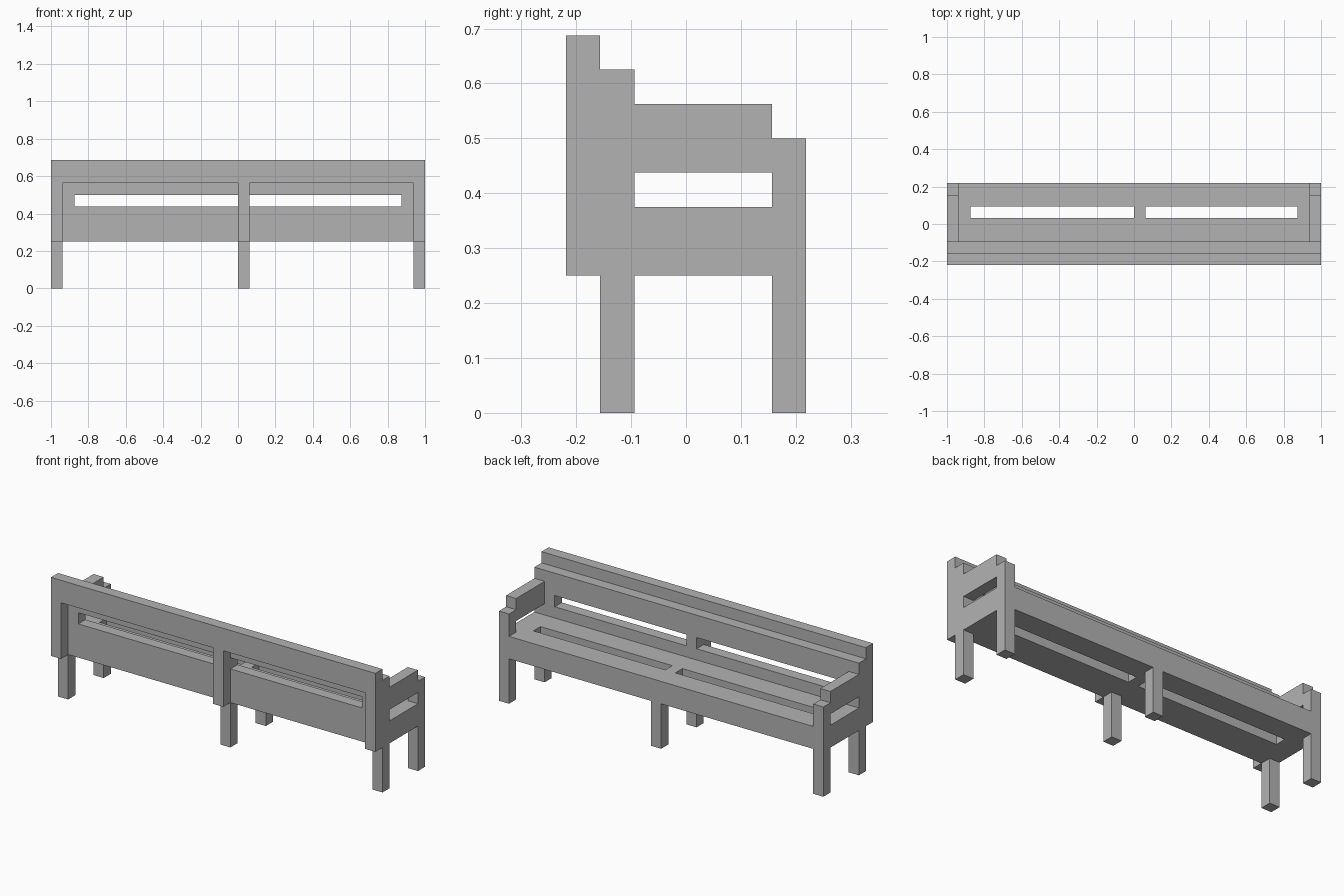
import bpy
import bmesh
from mathutils import Vector

cube = bpy.data.objects.get("Cube")
if cube:
    bpy.data.objects.remove(cube)

U = 1 / 16                      # one building unit
ORIGIN = Vector((0, -3.5, 0))   # centres the seven-unit depth

grey = bpy.data.materials.new("plain_grey")
grey.use_nodes = True
colour = (0.45, 0.45, 0.45, 1)
grey.diffuse_color = colour
grey.node_tree.nodes["Principled BSDF"].inputs["Base Color"].default_value = colour


def beam(name, x, y, z):
    """Box spanning the given (start, end) ranges in building units."""
    low, high = (Vector(c) + ORIGIN for c in zip(x, y, z))
    bm = bmesh.new()
    bmesh.ops.create_cube(bm, size=1)
    for v in bm.verts:
        v.co = Vector([a + (b - a) * (t + 0.5) for a, b, t in zip(low, high, v.co)]) * U
    mesh = bpy.data.meshes.new(name)
    bm.to_mesh(mesh)
    bm.free()
    mesh.materials.append(grey)
    bpy.context.collection.objects.link(bpy.data.objects.new(name, mesh))


FULL = (-16, 16)
SIDES = {"right": (-16, -15), "left": (15, 16)}
POSTS = {**SIDES, "middle": (0, 1)}
BRIDGES = {"right": (-16, -14), "middle": (0, 1), "left": (14, 16)}

# Legs and the raised posts of the backrest
for side, x in POSTS.items():
    beam(f"{side}_backrest_leg", x, (1, 2), (0, 4))
    beam(f"{side}_seat_leg", x, (6, 7), (0, 4))
    beam(f"{side}_backrest_post", x, (0, 1), (4, 9))

# Backrest boards
beam("backrest_top_rail", FULL, (0, 1), (9, 11))
beam("backrest_upper_board", FULL, (1, 2), (8, 10))
beam("backrest_lower_board", FULL, (1, 2), (4, 7))

# Seat boards
beam("seat_inner_board", FULL, (2, 4), (4, 6))
beam("seat_outer_board", FULL, (5, 7), (4, 6))

# Short pieces that bridge the openings in backrest and seat
for side, x in BRIDGES.items():
    beam(f"{side}_backrest_bridge", x, (1, 2), (7, 8))
    beam(f"{side}_seat_bridge", x, (4, 5), (4, 6))

# Armrests
for side, x in SIDES.items():
    beam(f"{side}_armrest", x, (2, 6), (7, 9))
    beam(f"{side}_armrest_post", x, (6, 7), (6, 8))
